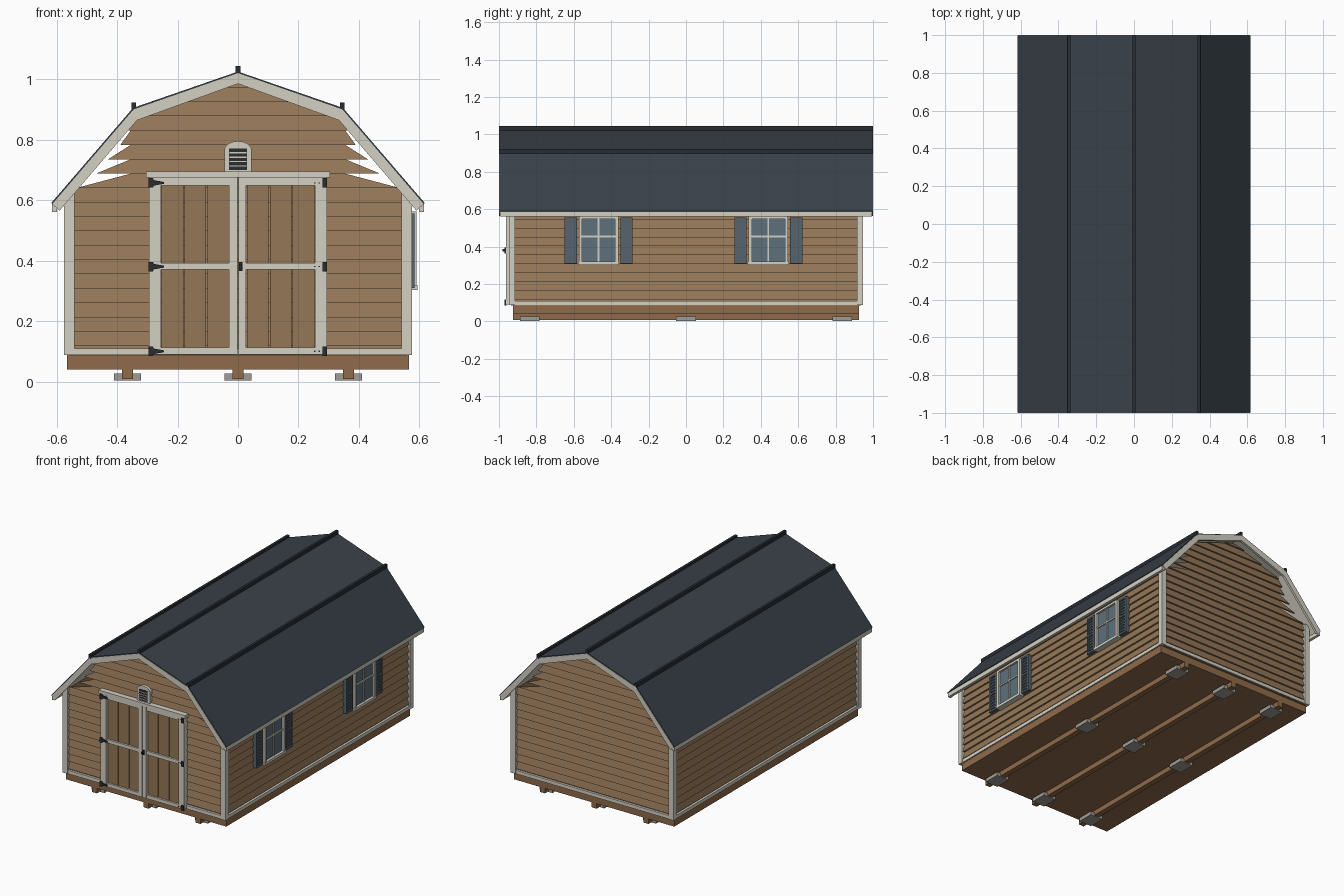
import bpy, bmesh, math

if "Cube" in bpy.data.objects:
    bpy.data.objects.remove(bpy.data.objects["Cube"])


def material(name, r, g, b):
    m = bpy.data.materials.new(name)
    lin = [((c / 255 + 0.055) / 1.055) ** 2.4 for c in (r, g, b)]
    m.diffuse_color = (*lin, 1)
    m.use_nodes = True
    m.node_tree.nodes["Principled BSDF"].inputs["Base Color"].default_value = m.diffuse_color
    return m


SIDING = material("tan siding", 149, 119, 87)
WOOD = material("bare wood", 143, 107, 74)
TRIM = material("off white trim", 212, 208, 196)
ROOF = material("slate roof", 57, 65, 73)
CAP = material("dark ridge cap", 40, 45, 52)
SHUTTER = material("blue grey shutter", 86, 100, 110)
GLASS = material("window glass", 94, 112, 124)
BLOCK = material("concrete block", 160, 157, 150)
METAL = material("black hardware", 42, 44, 47)


def finish(name, bm, mat):
    bmesh.ops.recalc_face_normals(bm, faces=bm.faces)
    me = bpy.data.meshes.new(name)
    bm.to_mesh(me)
    bm.free()
    me.materials.append(mat)
    ob = bpy.data.objects.new(name, me)
    bpy.context.collection.objects.link(ob)
    return ob


def boxes(name, mat, items):
    """Each item is x0, x1, y0, y1, z0, z1."""
    bm = bmesh.new()
    for x0, x1, y0, y1, z0, z1 in items:
        v = [bm.verts.new((x, y, z)) for x in (x0, x1) for y in (y0, y1) for z in (z0, z1)]
        for f in ((0, 1, 3, 2), (4, 6, 7, 5), (0, 4, 5, 1), (2, 3, 7, 6), (0, 2, 6, 4), (1, 5, 7, 3)):
            bm.faces.new([v[i] for i in f])
    return finish(name, bm, mat)


def prism(name, mat, pts, spans):
    """Extrude an x-z outline along each y span."""
    bm = bmesh.new()
    for y0, y1 in spans:
        a = [bm.verts.new((x, y0, z)) for x, z in pts]
        b = [bm.verts.new((x, y1, z)) for x, z in pts]
        bm.faces.new(a)
        bm.faces.new(b[::-1])
        for i in range(len(pts)):
            j = (i + 1) % len(pts)
            bm.faces.new((a[i], a[j], b[j], b[i]))
    return finish(name, bm, mat)


def band(outer, inner):
    """Gambrel strip between two half outlines running eave to ridge."""
    def full(p):
        return p + [(-x, z) for x, z in reversed(p[:-1])]
    return full(outer) + full(inner)[::-1]


# Foundation
boxes("foundation_blocks", BLOCK, [(x - .045, x + .045, y - .053, y + .053, .003, .027)
                                   for x in (-.365, 0, .365) for y in (-.835, 0, .835)])
boxes("skids", WOOD, [(x - .018, x + .018, -.925, .925, 0.008, .043) for x in (-.365, 0, .365)])
boxes("floor_frame", WOOD, [(-.565, .565, -.925, .925, .04, .088)])

# Lap siding, one wedge per board
STEP = .0475


def gable_half(z):
    if z < .641:
        return .555
    slope = .5 - (z - .6875) * .9 - .03
    return max(min(slope, (1.0 - z) / .353), .004) if z > .85 else max(slope, .355)


def lap_wall(name, place, depth, top, half_low, half_high):
    bm = bmesh.new()
    z = .07
    while z < top - .005:
        lo, hi = max(z, .085), min(z + STEP, top)
        wb, wt = half_low(lo), half_high(hi)
        v = [bm.verts.new(place(u, d, h)) for u, d, h in (
            (-wb, depth, lo), (wb, depth, lo), (-wb, depth + .011, lo), (wb, depth + .011, lo),
            (-wt, depth, hi), (wt, depth, hi))]
        for f in ((0, 1, 3, 2), (2, 3, 5, 4), (0, 4, 5, 1), (0, 2, 4), (1, 5, 3)):
            bm.faces.new([v[i] for i in f])
        z += STEP
    finish(name, bm, SIDING)


def gable_low(z):
    if z < .63:
        return .555
    if z < .66:
        return .535
    if z < .85:
        return max(.47 - (z - .6875) * .85, .37)
    return min(.355, (1.0 - z) / .353)


def gable_high(z):
    return .555 if z < .65 else max(min(.355, (1.0 - z) / .353), .003)


lap_wall("front_siding", lambda u, d, z: (u, -d, z), .925, .995, gable_low, gable_high)
lap_wall("back_siding", lambda u, d, z: (u, d, z), .925, .995, gable_low, gable_high)
for side, s in (("right", 1), ("left", -1)):
    lap_wall(side + "_siding", lambda u, d, z: (s * d, u, z), .555, .62,
             lambda z: .925, lambda z: .925)

# Corner and bottom trim
boxes("corner_trim", TRIM, [(min(sx * .54, sx * .575), max(sx * .54, sx * .575),
                             min(sy * .913, sy * .945), max(sy * .913, sy * .945), .088, .635)
                            for sx in (-1, 1) for sy in (-1, 1)])
boxes("bottom_trim", TRIM,
      [(-.54, .54, y - .01, y + .01, .088, .11) for y in (-.932, .932)]
      + [(x - .01, x + .01, -.913, .913, .088, .11) for x in (-.562, .562)])

# Gambrel roof
line = [(.614, .587), (.345, .90), (0, 1.02)]
prism("roof_sheet", ROOF, band([(.618, .590), (.347, .905), (0, 1.025)], line), [(-.998, .998)])
prism("roof_deck", TRIM, band(line, [(.604, .577), (.340, .887), (0, 1.007)]), [(-.99, .99)])
prism("rake_trim", TRIM, band(line, [(.590, .565), (.334, .864), (0, .985)]),
      [(-1, -.985), (.985, 1)])
boxes("eave_trim", TRIM, [(-.615, -.598, -.995, .995, .56, .59), (.598, .615, -.995, .995, .56, .59)])
boxes("roof_caps", CAP, [(x - .008, x + .008, -1, 1, z, z + .026)
                         for x, z in ((-.345, .896), (0, 1.018), (.345, .896))])

# Double door
panels = []
for x0 in (-.255, .027):
    for i in range(3):
        a = x0 + i * .076
        panels.append((a + .002, a + .074, -.95, -.92, .10, .66))
boxes("door_boards", SIDING, panels)
boxes("door_frame", TRIM,
      [(x0, x1, -.963, -.925, .09, .675) for x0, x1 in
       ((-.295, -.255), (-.029, -.001), (.001, .027), (.255, .295))]
      + [(x0, x1, -.962, -.925, z0, z1) for x0, x1 in ((-.255, -.029), (.027, .255))
         for z0, z1 in ((.09, .112), (.37, .392), (.648, .675))])
boxes("door_header", TRIM, [(-.305, .305, -.968, -.925, .675, .694)])
for z in (.10, .38, .657):
    prism("left_hinge", METAL, [(-.296, z - .016), (-.282, z - .016), (-.278, z - .009), (-.245, z - .003),
                                (-.245, z + .003), (-.278, z + .009), (-.282, z + .016),
                                (-.296, z + .016)], [(-.970, -.96)])
    boxes("right_hinge", METAL, [(.279, .295, -.970, -.96, z - .016, z + .016)]
          + [(x, x + .005, -.966, -.96, z - .002, z + .002) for x in (.252, .266)])
boxes("door_handle", METAL, [(.002, .015, -.97, -.96, .365, .395), (.004, .012, -.982, -.97, .374, .388)])

# Arched gable vent
arch = [(-.045, .694), (.045, .694)] + [(.045 * math.cos(t), .765 + .03 * math.sin(t))
                                        for t in [math.pi * i / 12 for i in range(13)]]
prism("vent_frame", TRIM, arch, [(-.952, -.92)])
boxes("vent_opening", METAL, [(-.029, .029, -.955, -.95, .70, .77)])
boxes("vent_slats", TRIM, [(-.029, .029, -.959, -.953, .711 + i * .0145, .715 + i * .0145) for i in range(4)])

# Windows and louvred shutters on the right wall
for y in (-.467, .44):
    boxes("window_glass", GLASS, [(.55, .577, y - .095, y + .095, .315, .55)])
    boxes("window_frame", TRIM,
          [(.55, .590, y - .105, y - .088, .305, .56), (.55, .590, y + .088, y + .105, .305, .56),
           (.55, .593, y - .11, y + .11, .303, .32), (.55, .590, y - .105, y + .105, .548, .562),
           (.55, .584, y - .088, y + .088, .45, .46), (.55, .582, y - .005, y + .005, .32, .55)])
    parts = []
    for c in (y - .149, y + .149):
        parts.append((.55, .576, c - .033, c + .033, .31, .556))
        parts += [(.57, .584, c + k - .006, c + k + .006, .31, .556) for k in (-.027, .027)]
        parts += [(.57, .584, c - .021, c + .021, z, z + .012) for z in (.31, .427, .544)]
        parts += [(.57, .581, c - .021, c + .021, .331 + i * .0195, .341 + i * .0195)
                  for i in range(11) if i != 5]
    boxes("window_shutters", SHUTTER, parts)
